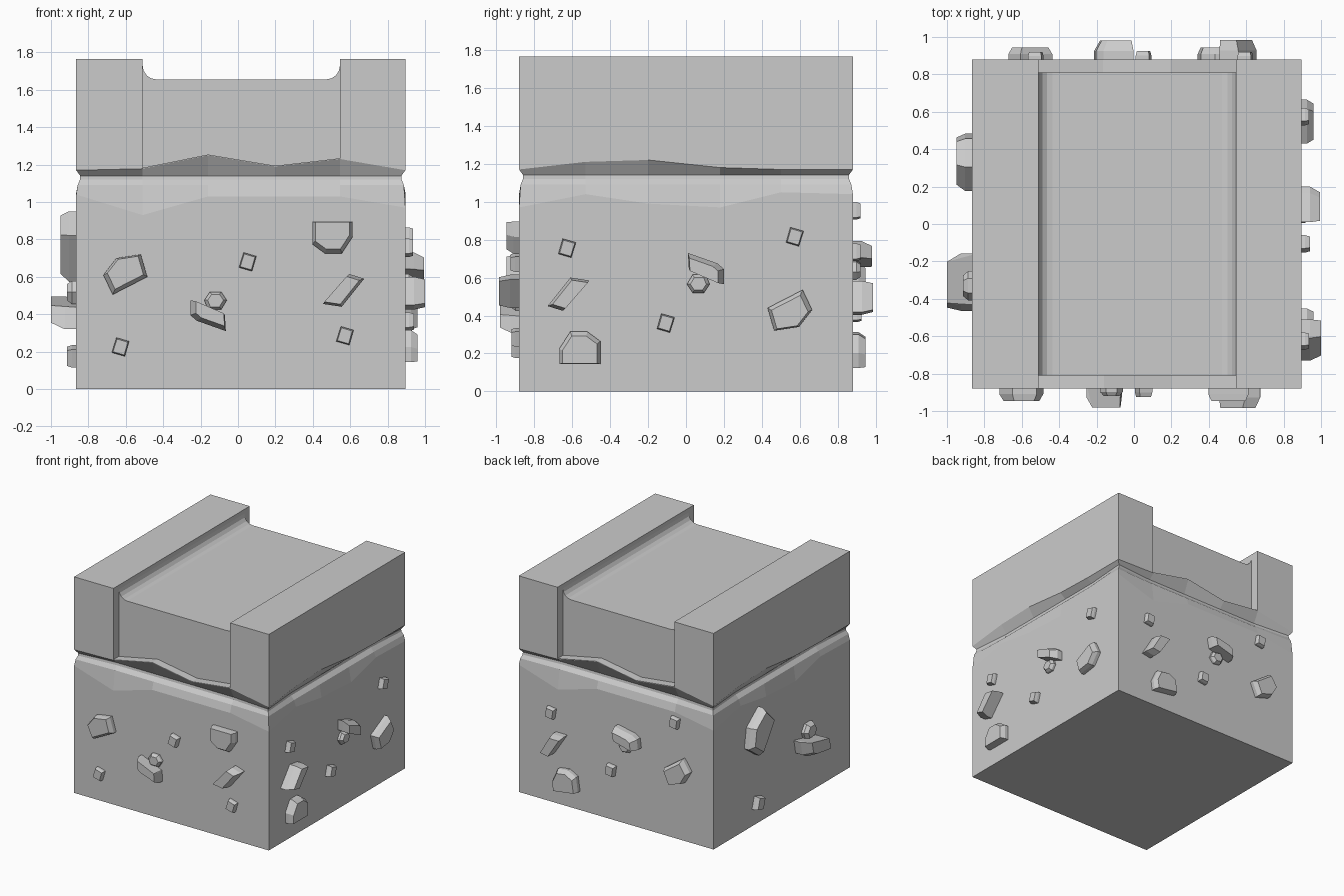
import bpy, bmesh, math
from mathutils import Matrix, Vector

if "Cube" in bpy.data.objects:
    bpy.data.objects.remove(bpy.data.objects["Cube"])

CX, HX, HY, TOP = 0.015, 0.88, 0.88, 1.765


def make(name, bm):
    bmesh.ops.recalc_face_normals(bm, faces=bm.faces[:])
    me = bpy.data.meshes.new(name)
    bm.to_mesh(me)
    bm.free()
    ob = bpy.data.objects.new(name, me)
    bpy.context.collection.objects.link(ob)
    return ob


def prism(name, pts, lo, hi):
    """Extrude an (x, z) outline along y."""
    bm = bmesh.new()
    a = [bm.verts.new((x, lo, z)) for x, z in pts]
    b = [bm.verts.new((x, hi, z)) for x, z in pts]
    bm.faces.new(a)
    bm.faces.new(b[::-1])
    for i in range(len(a)):
        j = (i + 1) % len(a)
        bm.faces.new((a[i], a[j], b[j], b[i]))
    return make(name, bm)


# Block: stacked rings with a shallow groove and a ragged lip under the cap
# each entry: position along the side, lip height, soil edge height
front = [(-0.88, 1.17, 1.04), (-0.525, 1.178, 0.93), (-0.175, 1.25, 1.03),
         (0.185, 1.19, 1.03), (0.53, 1.23, 1.03)]
side = [(-0.88, 1.17, 0.97), (-0.53, 1.21, 1.04), (-0.2, 1.22, 0.99),
        (0.18, 1.18, 0.97), (0.5, 1.17, 1.05)]
rim = [(u, -HY, l, d, 0, -1) for u, l, d in front] + [(HX, u, l, d, 1, 0) for u, l, d in side]
rim += [(-x, -y, l, d, -a, -b) for x, y, l, d, a, b in rim]
bm = bmesh.new()
rings = []
for level, inset in ((0, 0), ('soil', 0), (1.09, 0.018), (1.12, 0.045),
                     (1.14, 0.048), ('lip', 0), (TOP, 0)):
    ring = []
    for i, (x, y, lip, soil, nx, ny) in enumerate(rim):
        z = {'soil': soil, 'lip': lip}.get(level, level)
        if i % 5 == 0:
            px, py = x - math.copysign(inset * 0.45, x), y - math.copysign(inset * 0.45, y)
        else:
            px, py = x - nx * inset, y - ny * inset
        ring.append(bm.verts.new((px + CX, py, z)))
    rings.append(ring)
for lo, hi in zip(rings, rings[1:]):
    for i in range(20):
        j = (i + 1) % 20
        bm.faces.new((lo[i], lo[j], hi[j], hi[i]))
bm.faces.new(rings[0][::-1])
bm.faces.new(rings[-1])
block = make("block", bm)

# Channel along the top with filleted sides
L, R, F, r = -0.51, 0.545, 1.655, 0.075
arc = [(math.cos(math.radians(a)) * r, math.sin(math.radians(a)) * r) for a in (180, 202, 225, 247, 270)]
floor = [(L, 2)] + [(L + r + x, F + r + z) for x, z in arc]
floor += [(R - r - x, F + r + z) for x, z in reversed(arc)] + [(R, 2)]
cutters = [prism("channel_cutter", floor, -1.2, 1.2)]
# Recessed end faces with a ragged ledge below
ends = [(L, 1.183), (-0.16, 1.254), (0.2, 1.194), (R, 1.234), (R, 2.1), (L, 2.1)]
cutters.append(prism("front_recess_cutter", ends, -1.1, -0.81))
cutters.append(prism("back_recess_cutter", [(2 * CX + 0.005 - x, z) for x, z in ends], 0.81, 1.1))
for c in cutters:
    c.hide_render = True
    m = block.modifiers.new(c.name, 'BOOLEAN')
    m.operation, m.solver, m.object = 'DIFFERENCE', 'EXACT', c
bpy.context.view_layer.update()
baked = bpy.data.meshes.new_from_object(block.evaluated_get(bpy.context.evaluated_depsgraph_get()))
block.modifiers.clear()
block.data = baked
for c in cutters:
    bpy.data.objects.remove(c)

# Stone outlines relative to their centres: (outline, front shrink, front shift)
KINDS = {
    "boulder": ([(-.12, 0), (-.05, .09), (.08, .11), (.115, -.01), (-.07, -.105)], 0.82, (0, .01)),
    "slab": ([(-.108, .08), (.108, .08), (.108, 0), (.05, -.09), (-.04, -.09), (-.108, -.04)], 0.85, (0, .01)),
    "wedge": ([(-.095, .08), (.09, 0), (.095, -.085), (-.06, -.03), (-.095, 0)], 0.8, (.012, .01)),
    "shard": ([(-.11, -.075), (.03, .085), (.11, .06), (-.01, -.09)], 0.85, (-.01, 0)),
    "nub": ([(-.06, 0), (-.03, .045), (.03, .045), (.06, 0), (.03, -.05), (-.04, -.05)], 0.7, (0, 0)),
    "pebble": ([(-.045, -.03), (-.02, .05), (.048, .03), (.025, -.05)], 0.85, (0, 0)),
}


def stone(name, kind, u, v, depth, face, scale=1.0, turn=0.0):
    pts, shrink, (su, sv) = KINDS[kind]
    rot = Matrix.Rotation(turn, 2)
    bm = bmesh.new()
    for k, d, s in ((1, -0.03, (0, 0)), (1, depth * 0.45, (0, 0)), (shrink, depth, (su, sv))):
        for p in pts:
            q = rot @ (Vector(p) * k + Vector(s)) * scale
            bm.verts.new(face @ Vector((u + q.x, v + q.y, d)))
    bmesh.ops.convex_hull(bm, input=bm.verts[:])
    bmesh.ops.dissolve_limit(bm, angle_limit=0.03, verts=bm.verts[:], edges=bm.edges[:])
    return make(name, bm)


def face_frame(right, out, origin):
    m = Matrix((right, (0, 0, 1), out)).transposed().to_4x4()
    m.translation = origin
    return m


FRONT = face_frame((1, 0, 0), (0, -1, 0), (0, -HY, 0))
RIGHT = face_frame((0, 1, 0), (1, 0, 0), (CX + HX, 0, 0))
BACK = face_frame((-1, 0, 0), (0, 1, 0), (0, HY, 0))
LEFT = face_frame((0, -1, 0), (-1, 0, 0), (CX - HX, 0, 0))

# The same stone pattern on front, right (half turn) and back (tilted half turn)
pattern = [("boulder", -.6, .61, .065), ("pebble", -.63, .225, .04), ("wedge", -.16, .395, .1),
           ("nub", -.12, .475, .04), ("pebble", .05, .68, .045), ("slab", .505, .815, .065),
           ("shard", .565, .53, .105), ("pebble", .57, .285, .04)]
tilt = Matrix.Rotation(math.radians(8), 2)
for i, (kind, u, v, d) in enumerate(pattern):
    stone(f"front_{kind}_{i}", kind, u, v, d, FRONT)
    ru, rv = -0.055 - u, 1.04 - v
    stone(f"right_{kind}_{i}", kind, ru, rv, d, RIGHT, 1, math.pi)
    b = tilt @ Vector((ru * 0.95 + 0.03, rv - 0.5)) + Vector((0, 0.56))
    stone(f"back_{kind}_{i}", kind, b.x, b.y, d, BACK, 1, math.pi + math.radians(8))

# Larger stones on the left side
stone("left_boulder", "boulder", -.33, .755, .085, LEFT, 1.45, .5)
stone("left_wedge", "wedge", .31, .41, .135, LEFT, 1.4, .2)
stone("left_nub", "nub", .33, .52, .05, LEFT, 1.3)
stone("left_pebble", "pebble", -.33, .175, .05, LEFT, 1.2)
